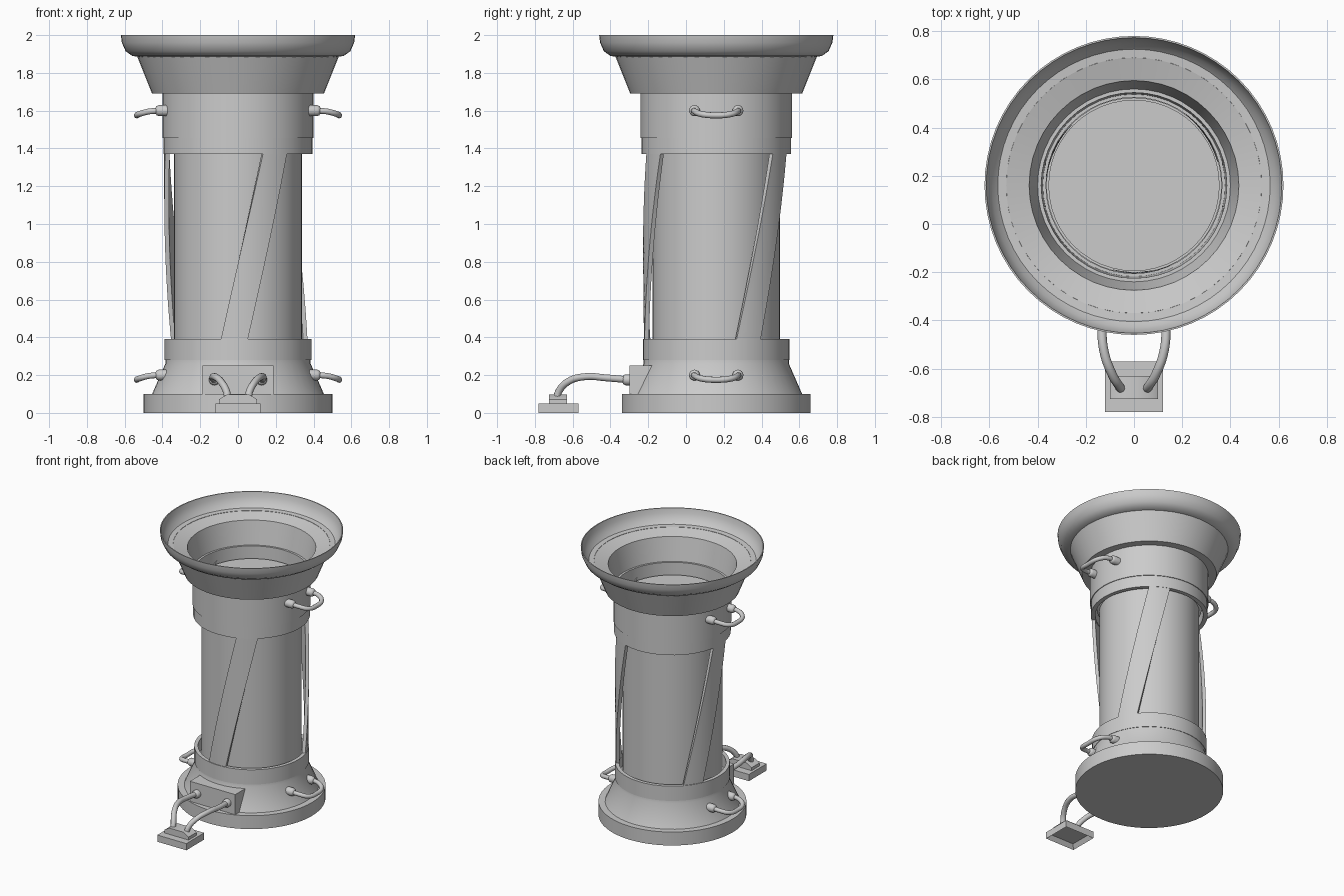
import bpy, bmesh
from math import sin, cos, pi, radians
from mathutils import Vector

if "Cube" in bpy.data.objects:
    bpy.data.objects.remove(bpy.data.objects["Cube"])

CY = 0.16  # y of the tower axis


def finish(name, bm, angle=35):
    bmesh.ops.recalc_face_normals(bm, faces=bm.faces[:])
    me = bpy.data.meshes.new(name)
    bm.to_mesh(me)
    bm.free()
    ob = bpy.data.objects.new(name, me)
    bpy.context.collection.objects.link(ob)
    bpy.ops.object.select_all(action='DESELECT')
    ob.select_set(True)
    bpy.context.view_layer.objects.active = ob
    bpy.ops.object.shade_smooth_by_angle(angle=radians(angle))
    return ob


def lathe(name, pts, segs=48, loop=True, center=(0, CY, 0)):
    """Revolve an (r, z) profile; loop=True closes the profile, else caps the ends."""
    bm = bmesh.new()
    rings = [[bm.verts.new((r * sin(2 * pi * i / segs), -r * cos(2 * pi * i / segs), z))
              for i in range(segs)] for r, z in pts]
    n = len(rings)
    for k in range(n if loop else n - 1):
        a, b = rings[k], rings[(k + 1) % n]
        for i in range(segs):
            j = (i + 1) % segs
            bm.faces.new((a[i], a[j], b[j], b[i]))
    if not loop:
        bm.faces.new(rings[0])
        bm.faces.new(rings[-1])
    ob = finish(name, bm)
    ob.location = center
    return ob


def box(name, x, y, z, taper=1.0, hollow=False):
    bm = bmesh.new()
    bmesh.ops.create_cube(bm, size=1)
    for v in bm.verts:
        top = v.co.z > 0
        k = taper if top else 1
        v.co = Vector(((x[0] + x[1]) / 2 + v.co.x * k * (x[1] - x[0]),
                       (y[0] + y[1]) / 2 + v.co.y * (y[1] - y[0]), z[1] if top else z[0]))
    if hollow:  # open underside with a rim
        bm.normal_update()
        f = min(bm.faces, key=lambda f: f.calc_center_median().z)
        bmesh.ops.inset_region(bm, faces=[f], thickness=0.03)
        for v in f.verts:
            v.co.z += 0.03
    return finish(name, bm)


def tube(name, pts, radius):
    cu = bpy.data.curves.new(name, 'CURVE')
    cu.dimensions = '3D'
    cu.bevel_depth = radius
    cu.bevel_resolution = 3
    cu.resolution_u = 6
    cu.use_fill_caps = True
    sp = cu.splines.new('BEZIER')
    sp.bezier_points.add(len(pts) - 1)
    for p, co in zip(sp.bezier_points, pts):
        p.co = co
        p.handle_left_type = p.handle_right_type = 'AUTO'
    ob = bpy.data.objects.new(name, cu)
    bpy.context.collection.objects.link(ob)


def socket(name, pos, direction):
    ob = lathe(name, [(0.029, -0.03), (0.029, 0.025), (0.024, 0.036), (0.014, 0.042)], 16, False, pos)
    ob.rotation_euler = Vector(direction).to_track_quat('Z', 'Y').to_euler()


# Base disc, conical foot and lower collar
lathe("base_disc", [(0.5, 0), (0.5, 0.1)], 64, False)
lathe("conical_foot", [(0.33, 0.09), (0.46, 0.09), (0.455, 0.1), (0.385, 0.26),
                       (0.385, 0.3), (0.33, 0.3)])
lathe("lower_collar", [(0.362, 0.28), (0.388, 0.28), (0.388, 0.39), (0.362, 0.39)])

# Inner drum
lathe("inner_drum", [(0.338, 0.1), (0.338, 1.4), (0.355, 1.42), (0.355, 1.62)], 48, False)

# Upper collar and band
lathe("upper_collar", [(0.365, 1.37), (0.395, 1.37), (0.395, 1.46), (0.365, 1.46)])
lathe("upper_band", [(0.378, 1.455), (0.4, 1.455), (0.4, 1.70), (0.385, 1.70)])

# Flared neck with inner shelf, and open bowl rim
lathe("flared_neck", [(0.385, 1.69), (0.455, 1.69), (0.535, 1.89), (0.53, 1.895),
                      (0.435, 1.87), (0.4, 1.70)])
lathe("bowl_rim", [(0.53, 1.885), (0.56, 1.89), (0.595, 1.915), (0.615, 1.96), (0.62, 2.0),
                   (0.613, 2.0), (0.606, 1.965), (0.588, 1.925), (0.565, 1.9), (0.53, 1.897)], 64)

# Three twisted straps between the collars
for s in range(3):
    bm = bmesh.new()
    rows, cols = 20, 5
    rings = []
    for k in range(rows + 1):
        t = k / rows
        r, z = 0.383 + 0.01 * t, 0.38 + t
        start = radians(-14 + 34 * t + 120 * s)
        ang = [start + radians(21.5) * c / cols for c in range(cols + 1)]
        loop = [(r, a) for a in ang] + [(r - 0.024, a) for a in reversed(ang)]
        rings.append([bm.verts.new((q * sin(a), CY - q * cos(a), z)) for q, a in loop])
    n = len(rings[0])
    for a, b in zip(rings, rings[1:]):
        for i in range(n):
            bm.faces.new((a[i], a[(i + 1) % n], b[(i + 1) % n], b[i]))
    bm.faces.new(rings[0])
    bm.faces.new(rings[-1])
    finish(f"twisted_strap_{s + 1}", bm)

# Side grab handles, upper and lower pairs
for side, sx in (("right", 1), ("left", -1)):
    for level, z in (("upper", 1.6), ("lower", 0.2)):
        name = f"{level}_{side}_handle"
        for d in (-1, 1):
            socket(f"{name}_socket", (sx * 0.395, CY + d * 0.115, z), (sx, 0, 0))
        path = [(0.40, -0.115, 0), (0.47, -0.113, -0.004), (0.522, -0.08, -0.018), (0.535, 0, -0.025),
                (0.522, 0.08, -0.018), (0.47, 0.113, -0.004), (0.40, 0.115, 0)]
        tube(name, [(sx * x, CY + y, z + dz) for x, y, dz in path], 0.016)

# Front connector box, cables and floor plate
box("connector_box", (-0.187, 0.187), (-0.3, -0.1), (0.1, 0.25))
for sx in (-1, 1):
    socket("cable_socket", (sx * 0.125, -0.295, 0.175), (0, -1, 0))
    path = [(0.125, -0.3, 0.175), (0.133, -0.42, 0.185), (0.124, -0.53, 0.192),
            (0.09, -0.625, 0.165), (0.06, -0.675, 0.11), (0.054, -0.685, 0.07)]
    tube("cable", [(sx * x, y, z) for x, y, z in path], 0.019)
box("floor_plate", (-0.12, 0.12), (-0.78, -0.57), (0, 0.05), hollow=True)
box("plate_step", (-0.1, 0.1), (-0.725, -0.63), (0.05, 0.072))
box("plate_cap", (-0.1, 0.1), (-0.725, -0.63), (0.072, 0.097), taper=0.6)
